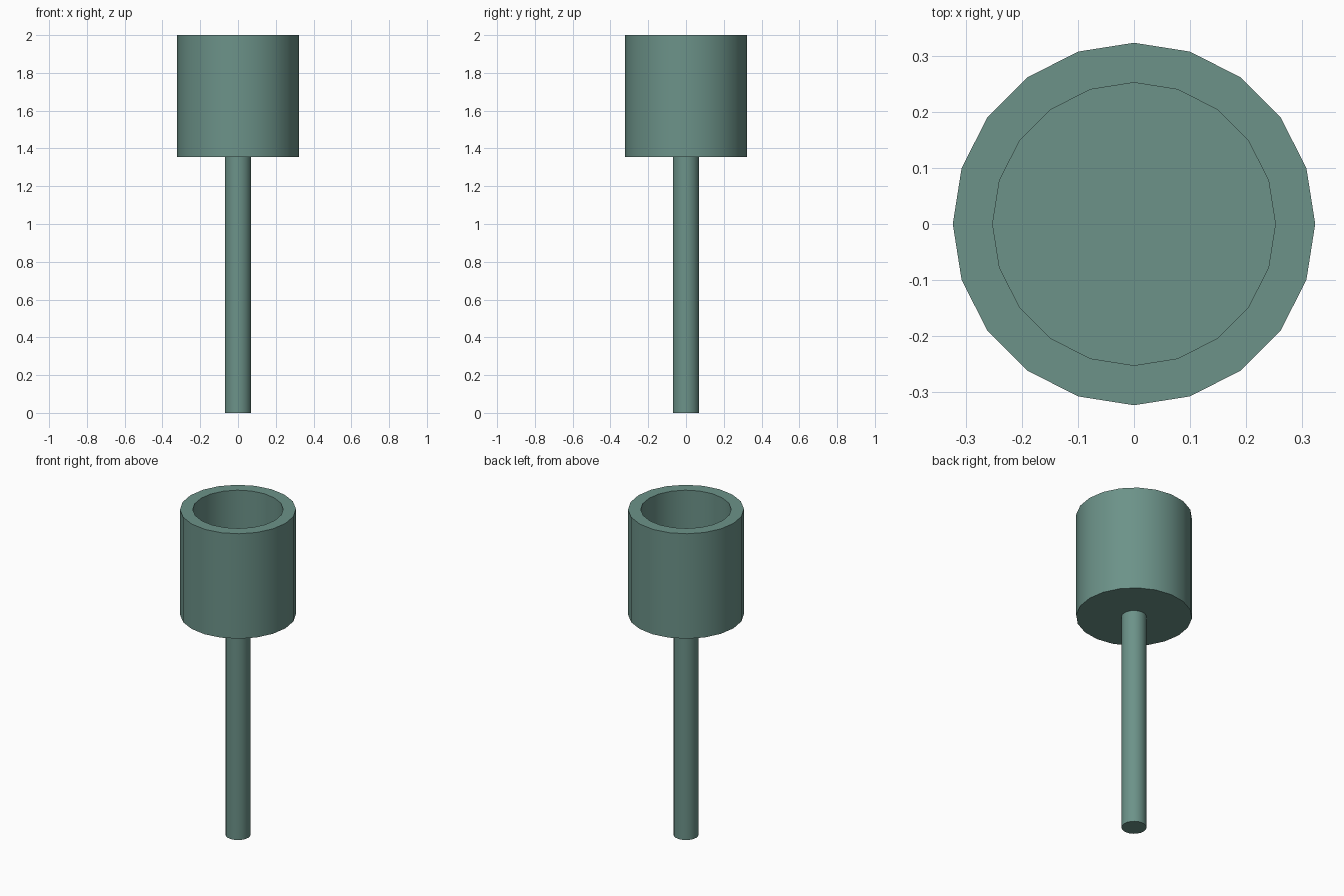
import bpy, math

if "Cube" in bpy.data.objects:
    bpy.data.objects.remove(bpy.data.objects["Cube"])

SIDES = 20


def lathe(name, profile):
    """Revolve (radius, z) points around z, closing both ends with a cap."""
    verts = [(r * math.cos(2 * math.pi * i / SIDES),
              r * math.sin(2 * math.pi * i / SIDES), z)
             for r, z in profile for i in range(SIDES)]
    faces = []
    for k in range(len(profile) - 1):
        a, b = k * SIDES, (k + 1) * SIDES
        for i in range(SIDES):
            j = (i + 1) % SIDES
            faces.append((a + i, a + j, b + j, b + i))
    last = (len(profile) - 1) * SIDES
    faces.append(tuple(reversed(range(SIDES))))
    faces.append(tuple(range(last, last + SIDES)))
    mesh = bpy.data.meshes.new(name)
    mesh.from_pydata(verts, [], faces)
    obj = bpy.data.objects.new(name, mesh)
    bpy.context.collection.objects.link(obj)
    bpy.ops.object.select_all(action='DESELECT')
    obj.select_set(True)
    bpy.context.view_layer.objects.active = obj
    bpy.ops.object.shade_smooth_by_angle(angle=math.radians(30))
    mat = bpy.data.materials.get("green") or bpy.data.materials.new("green")
    mat.diffuse_color = (0.15, 0.29, 0.25, 1)
    mat.use_nodes = True
    mat.node_tree.nodes["Principled BSDF"].inputs["Base Color"].default_value = mat.diffuse_color
    mesh.materials.append(mat)
    return obj


# Handle: slim rod reaching the underside of the cup
lathe("handle", [(0.07, 0), (0.07, 1.355)])

# Cup: outer wall, flat rim, inner wall down to a closed floor
lathe("cup", [(0.323, 1.355), (0.323, 2.0), (0.252, 2.0), (0.252, 1.426)])
